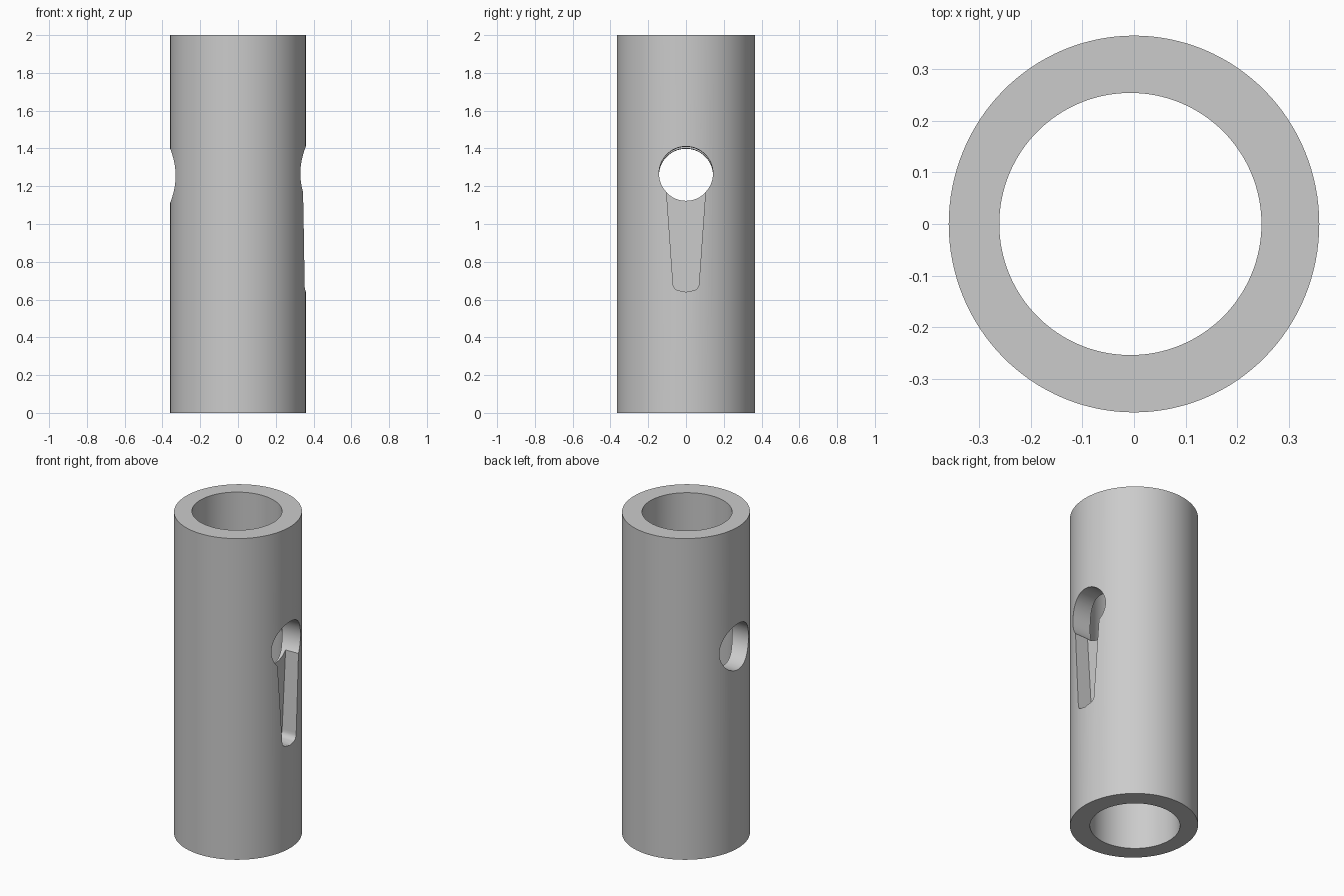
import bpy, bmesh, math
from mathutils import Vector

if "Cube" in bpy.data.objects:
    bpy.data.objects.remove(bpy.data.objects["Cube"], do_unlink=True)

grey = bpy.data.materials.new("plain grey")
grey.use_nodes = True
colour = (0.6, 0.6, 0.6, 1)
grey.diffuse_color = colour
grey.node_tree.nodes["Principled BSDF"].inputs["Base Color"].default_value = colour


def cylinder(name, start, end, radius, sides=128):
    """Cylinder running between two points."""
    start, end = Vector(start), Vector(end)
    axis = end - start
    bpy.ops.mesh.primitive_cylinder_add(
        vertices=sides, radius=radius, depth=axis.length,
        location=(start + end) / 2,
        rotation=axis.to_track_quat('Z', 'Y').to_euler())
    obj = bpy.context.object
    obj.name = name
    obj.data.materials.append(grey)
    return obj


def prism_x(name, outline, x0, x1):
    """Extrude a (y, z) outline along x."""
    bm = bmesh.new()
    face = bm.faces.new([bm.verts.new((x0, y, z)) for y, z in outline])
    moved = bmesh.ops.extrude_face_region(bm, geom=[face])["geom"]
    bmesh.ops.translate(bm, vec=(x1 - x0, 0, 0),
                        verts=[v for v in moved if isinstance(v, bmesh.types.BMVert)])
    bmesh.ops.recalc_face_normals(bm, faces=bm.faces)
    mesh = bpy.data.meshes.new(name)
    bm.to_mesh(mesh)
    bm.free()
    obj = bpy.data.objects.new(name, mesh)
    bpy.context.collection.objects.link(obj)
    obj.data.materials.append(grey)
    return obj


# Slightly oval outer tube
tube = cylinder("tube", (0, 0, 0), (0, 0, 2), 1)
tube.scale = (0.359, 0.365, 1)
bpy.ops.object.transform_apply(location=True, rotation=True, scale=True)

# Bore, slightly off centre
bore = cylinder("bore_cutter", (-0.007, 0, -0.2), (-0.007, 0, 2.2), 0.254)

# Slightly tilted cross hole through both walls
cross = cylinder("cross_hole_cutter", (-0.6, 0, 1.251), (0.6, 0, 1.272), 0.143, 96)

# Tapered slot below the hole, with a rounded foot
half = [(0.108, 1.24), (0.069, 0.69)]
half += [(0.034 + 0.035 * math.cos(a), 0.685 - 0.038 * math.sin(a))
         for a in (math.radians(15 * i) for i in range(1, 7))]
outline = half + [(0, 0.64)] + [(-y, z) for y, z in reversed(half)]
slot = prism_x("slot_cutter", outline, 0.256, 0.6)

for cutter in (bore, cross, slot):
    mod = tube.modifiers.new(cutter.name, 'BOOLEAN')
    mod.operation = 'DIFFERENCE'
    mod.solver = 'EXACT'
    mod.object = cutter
bpy.context.view_layer.objects.active = tube
for mod in list(tube.modifiers):
    bpy.ops.object.modifier_apply(modifier=mod.name)
for cutter in (bore, cross, slot):
    bpy.data.objects.remove(cutter, do_unlink=True)

bpy.ops.object.select_all(action='DESELECT')
tube.select_set(True)
bpy.ops.object.shade_smooth_by_angle(angle=math.radians(30))
